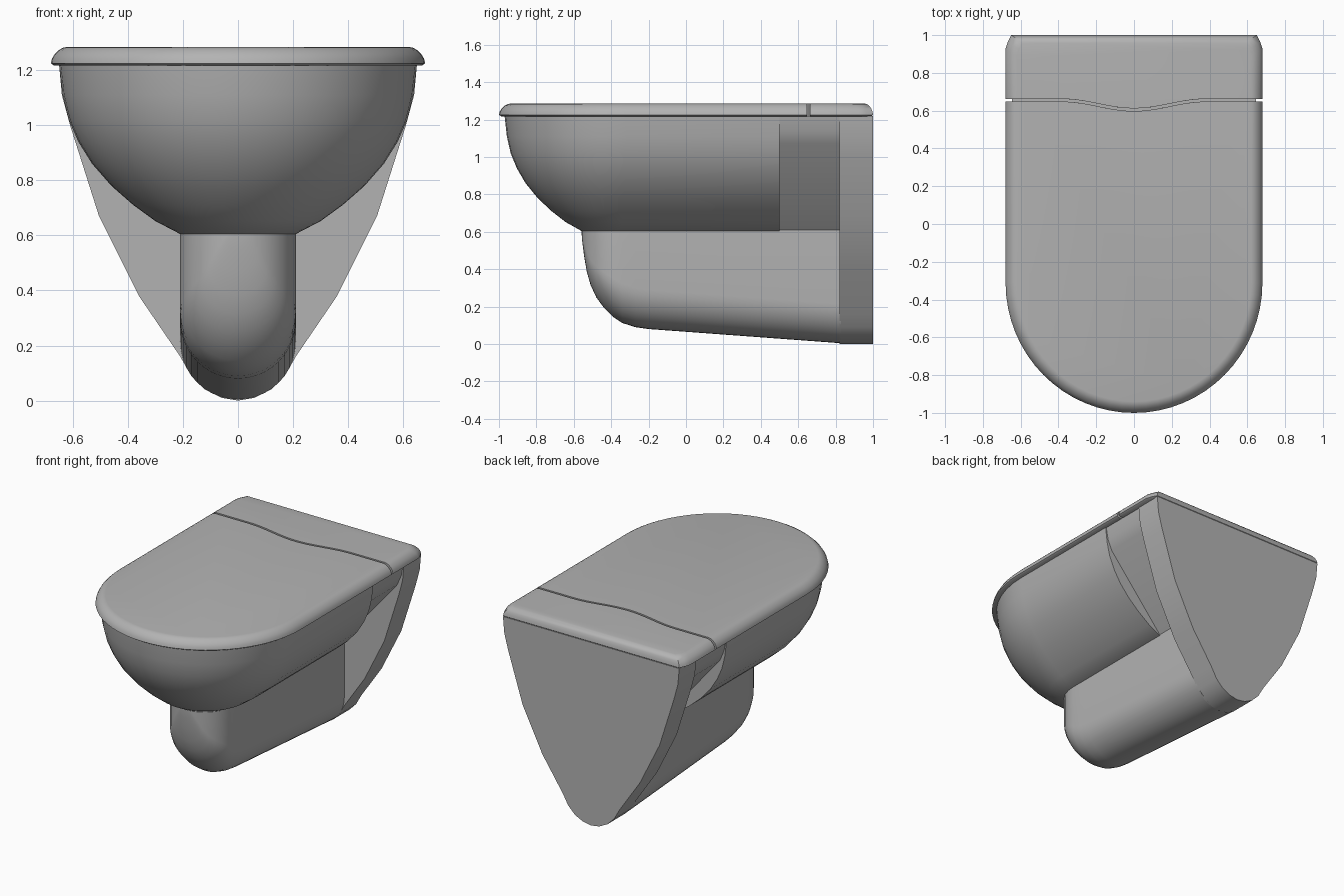
import bpy, bmesh, math

cube = bpy.data.objects.get("Cube")
if cube:
    bpy.data.objects.remove(cube, do_unlink=True)

grey = bpy.data.materials.new("ceramic_grey")
grey.use_nodes = True
COLOR = (0.45, 0.45, 0.45, 1)
grey.diffuse_color = COLOR
grey.node_tree.nodes["Principled BSDF"].inputs["Base Color"].default_value = COLOR


def loft(name, rings, angle=35):
    """Skin a list of equally long closed rings and cap both ends."""
    bm = bmesh.new()
    rows = [[bm.verts.new(p) for p in ring] for ring in rings]
    n = len(rows[0])
    for a, b in zip(rows, rows[1:]):
        for i in range(n):
            j = (i + 1) % n
            bm.faces.new((a[i], a[j], b[j], b[i]))
    bm.faces.new(rows[0])
    bm.faces.new(rows[-1])
    bmesh.ops.recalc_face_normals(bm, faces=bm.faces)
    mesh = bpy.data.meshes.new(name)
    bm.to_mesh(mesh)
    bm.free()
    mesh.materials.append(grey)
    obj = bpy.data.objects.new(name, mesh)
    bpy.context.collection.objects.link(obj)
    bpy.ops.object.select_all(action='DESELECT')
    obj.select_set(True)
    bpy.context.view_layer.objects.active = obj
    bpy.ops.object.shade_smooth_by_angle(angle=math.radians(angle))
    return obj


def extrude_half(name, half, y0, y1):
    """Mirror a half profile in x/z and extrude it along y."""
    outline = half + [(-x, z) for x, z in reversed(half) if x > 0]
    loft(name, [[(x, y, z) for x, z in outline] for y in (y0, y1)])


def front_arc(rx, ry, cy, steps=24):
    """Half ellipse running from +x round the front to -x."""
    return [(rx * math.cos(math.pi * i / steps), cy - ry * math.sin(math.pi * i / steps))
            for i in range(steps + 1)]


# Bowl: stacked plan sections, round at the front and flat at the back
bowl_profile = [(0.21, 0.605), (0.30, 0.652), (0.38, 0.71), (0.46, 0.78), (0.53, 0.86),
                (0.58, 0.94), (0.615, 1.02), (0.637, 1.11), (0.65, 1.22)]
bowl_rings = []
for w, z in bowl_profile:
    centre = -0.32 - 0.03 * (0.65 - w) / 0.44
    plan = [(w, 0.5)] + front_arc(w, w, centre) + [(-w, 0.5)]
    bowl_rings.append([(x, y, z) for x, y in plan])
loft("bowl", bowl_rings)

# Recessed neck joining the bowl to the wall plate
extrude_half("bowl_neck", [(0.645, 1.22), (0.63, 1.14), (0.60, 1.07), (0.21, 0.61)], 0.48, 0.84)

# Wall plate
extrude_half("wall_plate", [(0.65, 1.22), (0.64, 1.11), (0.61, 1.0), (0.505, 0.67), (0.36, 0.38),
                            (0.21, 0.16), (0.17, 0.09), (0.12, 0.04), (0.06, 0.01), (0, 0)], 0.82, 1.0)

# Trap housing: U sections with a rounded front and a sloping underside
underside = [(-0.559, 0.6), (-0.555, 0.55), (-0.545, 0.47), (-0.53, 0.385), (-0.51, 0.315),
             (-0.48, 0.25), (-0.44, 0.195), (-0.39, 0.145), (-0.34, 0.112), (-0.27, 0.09),
             (-0.2, 0.08), (0.83, 0.004)]
trap_rings = []
for y, bottom in underside:
    w = 0.21 * math.sqrt(1 - min(0, (y + 0.35) / 0.21) ** 2)
    ring = [(w, y, 0.64)]
    for x, depth in front_arc(w, w, bottom + w, 20):
        ring.append((x, y, min(depth, 0.639)))
    trap_rings.append(ring + [(-w, y, 0.64)])
loft("trap_housing", trap_rings, 45)


# Lid and hinge cover share a rounded rim and a wavy seam
def seam(x):
    wave = (1 + math.cos(math.pi * x / 0.38)) / 2 if abs(x) < 0.38 else 0
    return 0.648 - 0.05 * wave


def seam_line(r, gap):
    steps = 32
    xs = [-r + 2 * r * i / steps for i in range(steps + 1)]
    return [(x, seam(x) + gap) for x in xs]


rim = [(0.012, 1.217), (0, 1.225), (0.004, 1.242), (0.014, 1.259), (0.03, 1.274),
       (0.045, 1.282), (0.06, 1.285)]
lid_rings, cover_rings = [], []
for inset, z in rim:
    r = 0.68 - inset
    lid = front_arc(r, r + 0.01, -0.31, 32) + seam_line(r, 0)
    lid_rings.append([(x, y, z) for x, y in lid])
    back = 1.0 - inset * 0.7
    corner = [(r, back - 0.07), (r - 0.012, back - 0.035), (r - 0.03, back)]
    cover = seam_line(r, 0.014) + corner + [(-x, y) for x, y in reversed(corner)]
    cover_rings.append([(x, y, z) for x, y in cover])
loft("lid", lid_rings)
loft("hinge_cover", cover_rings)
